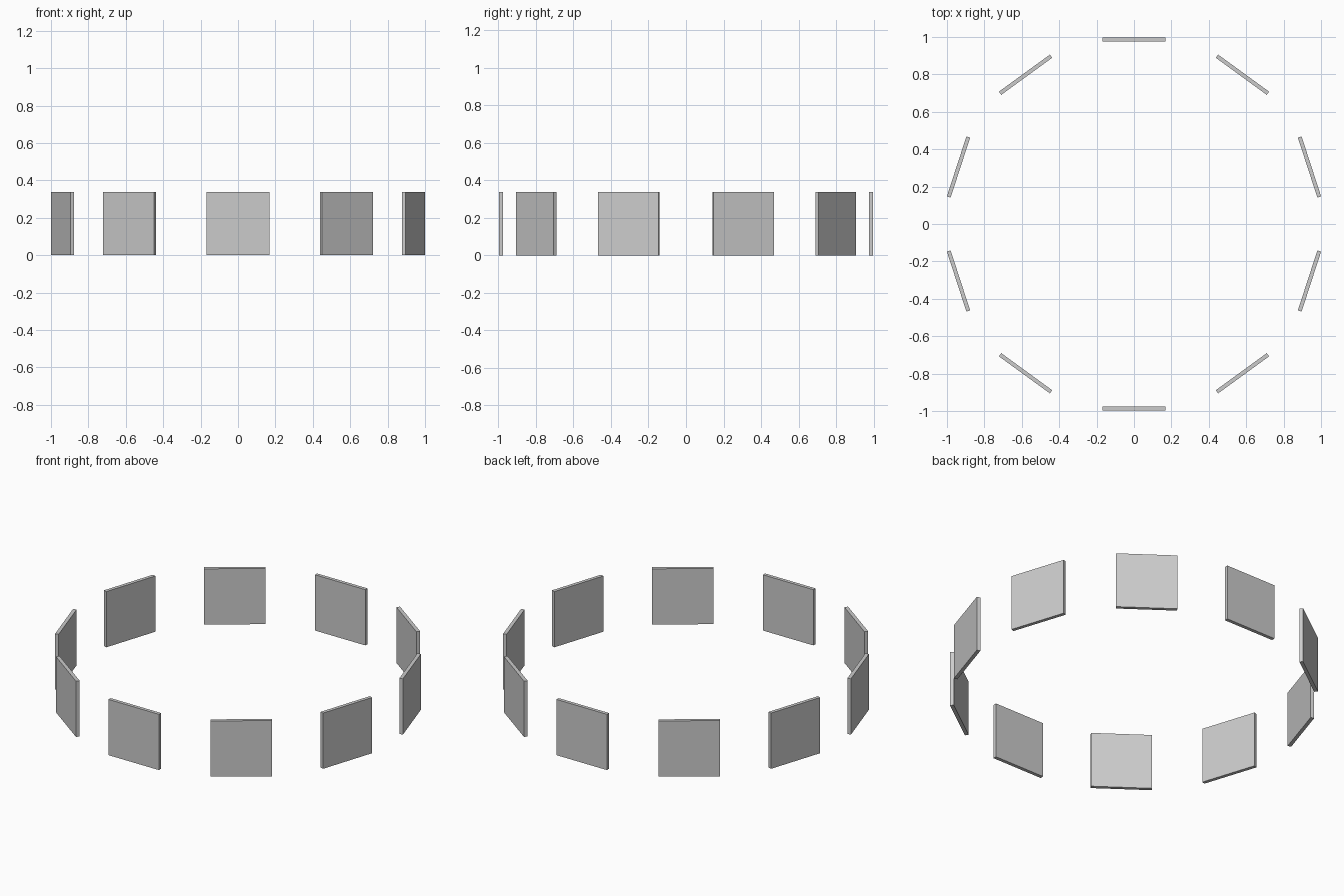
import bpy, math

if "Cube" in bpy.data.objects:
    bpy.data.objects.remove(bpy.data.objects["Cube"])

COUNT = 10
SIZE = 0.337      # square panel side
THICK = 0.021
OUTER = 0.997     # distance from centre to the outer faces

# Ring of upright square panels, each facing outwards
for i in range(COUNT):
    a = -math.pi / 2 + i * 2 * math.pi / COUNT
    r = OUTER - THICK / 2
    bpy.ops.mesh.primitive_cube_add(
        size=1, location=(r * math.cos(a), r * math.sin(a), SIZE / 2),
        rotation=(0, 0, a))
    panel = bpy.context.object
    panel.name = f"ring_panel_{i + 1}"
    panel.scale = (THICK, SIZE, SIZE)
    bpy.ops.object.transform_apply(location=False, rotation=False, scale=True)
